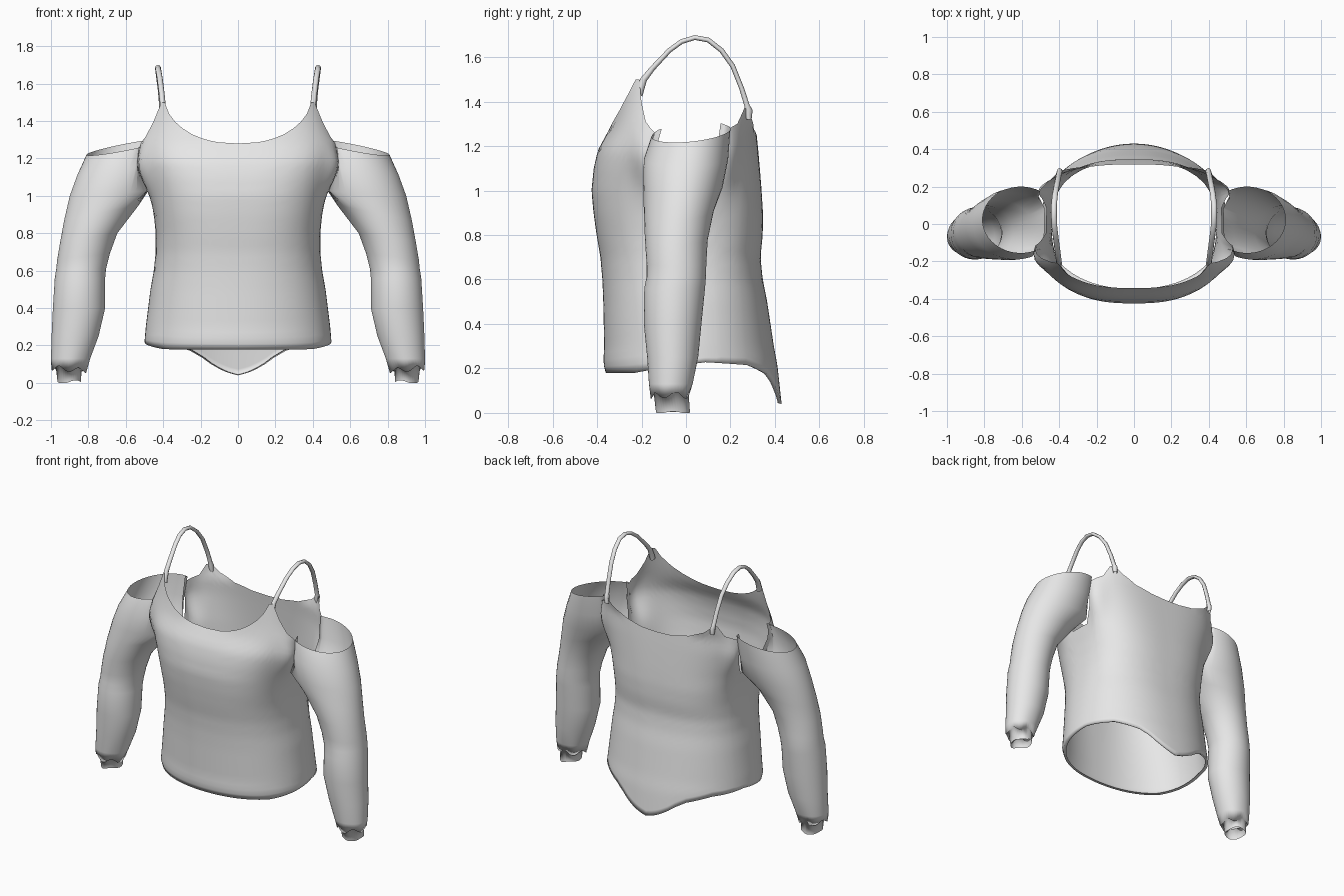
import bpy, bmesh, math
from mathutils import Vector

if "Cube" in bpy.data.objects:
    bpy.data.objects.remove(bpy.data.objects["Cube"])

cloth = bpy.data.materials.new("light grey cloth")
cloth.diffuse_color = (0.8, 0.8, 0.8, 1)
cloth.use_nodes = True
cloth.node_tree.nodes["Principled BSDF"].inputs["Base Color"].default_value = cloth.diffuse_color


def interp(keys, v):
    """Linear lookup in rows of (position, values...)."""
    if v <= keys[0][0]:
        return keys[0][1:]
    for p, q in zip(keys, keys[1:]):
        if v <= q[0]:
            f = (v - p[0]) / (q[0] - p[0])
            return tuple(a + (b - a) * f for a, b in zip(p[1:], q[1:]))
    return keys[-1][1:]


def loft(name, rings, skip=lambda i, j: False):
    """Skin a list of closed rings; skip(i, j) leaves a face open."""
    bm = bmesh.new()
    rows = [[bm.verts.new(p) for p in r] for r in rings]
    n = len(rings[0])
    for i in range(len(rows) - 1):
        for j in range(n):
            if not skip(i, j):
                k = (j + 1) % n
                bm.faces.new((rows[i][j], rows[i][k], rows[i + 1][k], rows[i + 1][j]))
    bmesh.ops.delete(bm, geom=[v for v in bm.verts if not v.link_faces], context='VERTS')
    bmesh.ops.recalc_face_normals(bm, faces=bm.faces)
    me = bpy.data.meshes.new(name)
    bm.to_mesh(me)
    bm.free()
    me.materials.append(cloth)
    me.shade_smooth()
    ob = bpy.data.objects.new(name, me)
    bpy.context.collection.objects.link(ob)
    return ob


# Torso: height, half width, front depth, back depth, squareness
PROFILE = [(0.04, .49, .36, .43, 2.2), (.18, .49, .36, .415, 2.2), (.22, .5, .372, .41, 2.2),
           (.3, .493, .368, .395, 2.2), (.5, .468, .372, .365, 2.3), (.6, .45, .376, .345, 2.4),
           (.7, .44, .385, .335, 2.5), (.8, .44, .402, .345, 2.6), (.9, .45, .416, .346, 2.7),
           (1.0, .47, .425, .34, 2.7), (1.1, .495, .415, .332, 2.8), (1.18, .515, .397, .325, 2.9),
           (1.28, .525, .343, .315, 3), (1.36, .505, .32, .345, 3.1), (1.5, .465, .3, .35, 3.1)]
# Angle from the front centre, height of the top edge
RIM = [(0, 1.28), (17, 1.286), (24, 1.295), (31, 1.309), (38, 1.33), (45, 1.362),
       (50, 1.395), (55, 1.438), (60, 1.5),
       (63, 1.5), (66, 1.40), (70, 1.31), (76, 1.25), (79, 1.1), (84, 1.0),
       (100, 1.0), (106, 1.1), (109, 1.27), (117, 1.30), (122, 1.37), (125, 1.37),
       (131, 1.32), (142, 1.275), (160, 1.25), (180, 1.245)]
HEM = [(0, .178), (60, .18), (100, .228), (125, .215), (145, .172), (154, .135),
       (160, .103), (167, .073), (173, .054), (180, .04)]


def torso_point(deg, z, scale=1.0):
    a, f, b, n = interp(PROFILE, z)
    t = math.radians(deg)
    s, c = math.sin(t), math.cos(t)
    d = f if c > 0 else b
    r = ((abs(s) / a) ** n + (abs(c) / d) ** n) ** (-1 / n) * scale
    # flare towards the sleeve seams
    seam = .08 * math.exp(-((abs(deg) - 71) / 8) ** 2) + .06 * math.exp(-((abs(deg) - 111) / 7) ** 2)
    r *= 1 + seam * math.exp(-((z - 1.14) / .13) ** 2)
    return Vector((r * s, -r * c, z))


half = []
for p, q in zip(RIM, RIM[1:]):
    steps = max(2, round((q[0] - p[0]) / 3))
    half += [p[0] + (q[0] - p[0]) * k / steps for k in range(steps)]
angles = half + [180] + [-d for d in reversed(half) if d > 0]

ROWS = 36
rings = [[torso_point(d, interp(HEM, abs(d))[0] + .004, .96) for d in angles]]  # turned-in hem
for i in range(ROWS + 1):
    ring = []
    for d in angles:
        lo, hi = interp(HEM, abs(d))[0], interp(RIM, abs(d))[0]
        ring.append(torso_point(d, lo + (hi - lo) * i / ROWS))
    rings.append(ring)
loft("torso", rings)

# Sleeve rings: inner x, inner z, outer x, outer z, front y, back y
SLEEVE = [(.40, 1.30, .81, 1.22, -.155, .2), (.41, 1.17, .86, 1.11, -.19, .19),
          (.43, 1.03, .90, 1.0, -.193, .165), (.53, .95, .93, .87, -.19, .125),
          (.645, .80, .95, .76, -.185, .098), (.685, .69, .967, .66, -.178, .092),
          (.705, .61, .972, .61, -.178, .09), (.71, .56, .98, .56, -.188, .086),
          (.71, .4, .99, .4, -.19, .07), (.745, .25, .997, .25, -.175, .055),
          (.79, .13, 1.0, .13, -.167, .03), (.81, .065, .998, .08, -.158, .015),
          (.835, .08, .975, .09, -.145, .012), (.84, .02, .965, .01, -.135, .018)]
SEG = 40


def sleeve_rings(side):
    out = []
    for i, (xi, zi, xo, zo, yf, yb) in enumerate(SLEEVE):
        ring = []
        for j in range(SEG):
            t = 2 * math.pi * (j + .5) / SEG
            c, s = math.cos(t), math.sin(t)
            x = (xi + xo) / 2 + (xo - xi) / 2 * c
            y = (yf + yb) / 2 + (yb - yf) / 2 * s
            z = (zi + zo) / 2 + (zo - zi) / 2 * c
            if i == 0:                        # shoulder opening, higher at the back
                z += .018 * s
            if i == 11:                       # ragged cuff edge
                z += .014 * math.sin(5 * t)
            if i == 13:
                z = max(0, z - .01 + .006 * math.cos(3 * t))
            if i < 4:                         # sew the inner side onto the torso
                seam = torso_point(math.degrees(math.atan2(x, -y)), z, 1.003)
                if math.hypot(x, y) < math.hypot(seam.x, seam.y):
                    x, y = seam.x, seam.y
            ring.append((side * x, y, z))
        out.append(ring)
    return out


def armhole(i, j):
    """Open inner side where the sleeve meets the torso."""
    return i < 2 and math.cos(2 * math.pi * (j + 1) / SEG) < (-.72, -.8)[i]


# Strap centre line: x, y, z, half thickness
STRAP = [(.40, -.215, 1.43, .02), (.403, -.19, 1.50, .015), (.408, -.15, 1.55, .012),
         (.418, -.075, 1.63, .011), (.425, -.02, 1.67, .011), (.428, .04, 1.688, .011),
         (.428, .10, 1.677, .011), (.422, .16, 1.63, .011), (.413, .21, 1.56, .011),
         (.405, .25, 1.46, .011), (.40, .275, 1.38, .012), (.398, .28, 1.36, .02),
         (.395, .283, 1.32, .012)]


def strap_rings(side):
    out = []
    for i, (x, y, z, h) in enumerate(STRAP):
        p, q = STRAP[max(i - 1, 0)], STRAP[min(i + 1, len(STRAP) - 1)]
        n = Vector((0, -(q[2] - p[2]), q[1] - p[1])).normalized()
        out.append([Vector((side * x, y, z)) + n * h * math.sin(k * math.pi / 4)
                    + Vector((.015 * math.cos(k * math.pi / 4), 0, 0)) for k in range(8)])
    return out


for side, label in ((1, "right"), (-1, "left")):
    loft(label + "_sleeve", sleeve_rings(side), armhole)
    loft(label + "_strap", strap_rings(side))
